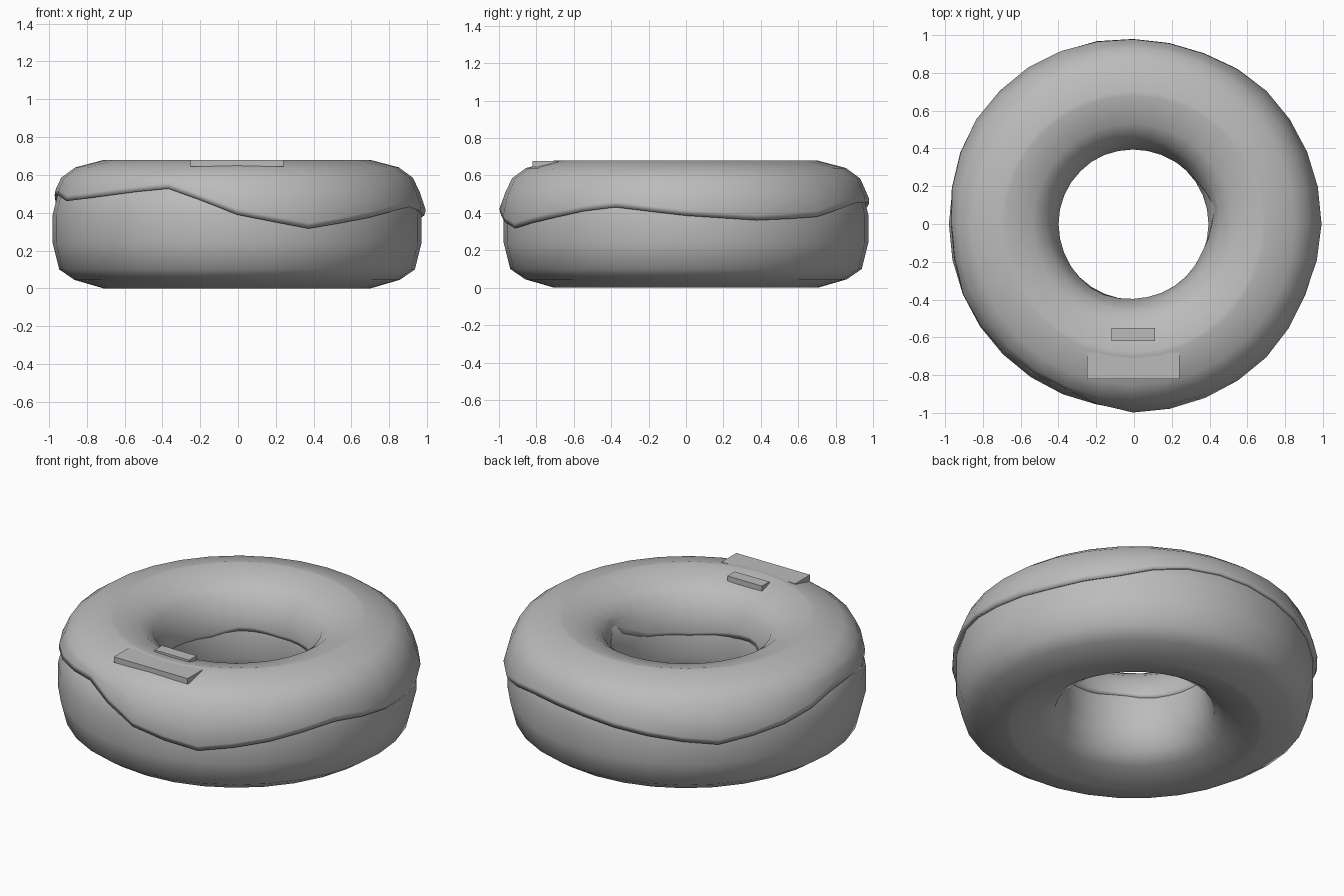
import bpy, bmesh, math

if "Cube" in bpy.data.objects:
    bpy.data.objects.remove(bpy.data.objects["Cube"])

SEGMENTS = 32
RING = 0.69

grey = bpy.data.materials.new("plain grey")
grey.use_nodes = True
grey.diffuse_color = (0.5, 0.5, 0.5, 1)
grey.node_tree.nodes["Principled BSDF"].inputs["Base Color"].default_value = (0.5, 0.5, 0.5, 1)


def lerp(table, t):
    """Straight-line interpolation through sorted (t, value) pairs."""
    for (a, va), (b, vb) in zip(table, table[1:]):
        if t <= b:
            return va + (vb - va) * (t - a) / (b - a)
    return table[-1][1]


def wave(table, angle):
    """Interpolate a table of (degrees, value) around a full circle."""
    return lerp(table + [(table[0][0] + 360, table[0][1])], angle)


def sweep(name, section):
    """Sweep a closed section, given for each angle, round the z axis."""
    bm = bmesh.new()
    rings = []
    for i in range(SEGMENTS):
        deg = 360 * i / SEGMENTS
        a = math.radians(deg)
        rings.append([bm.verts.new((r * math.cos(a) - 0.005, r * math.sin(a), z))
                      for r, z in section(deg)])
    n = len(rings[0])
    for i in range(SEGMENTS):
        p, q = rings[i], rings[(i + 1) % SEGMENTS]
        for j in range(n):
            k = (j + 1) % n
            bm.faces.new((p[j], q[j], q[k], p[k]))
    bmesh.ops.recalc_face_normals(bm, faces=bm.faces)
    finish(name, bm, True)


def finish(name, bm, smooth):
    mesh = bpy.data.meshes.new(name)
    for f in bm.faces:
        f.smooth = smooth
    bm.to_mesh(mesh)
    bm.free()
    mesh.materials.append(grey)
    obj = bpy.data.objects.new(name, mesh)
    bpy.context.collection.objects.link(obj)


# Dough: rounded, slightly boxy ring
HALF = [(0.015, 0), (0.17, 0.045), (0.25, 0.1), (0.285, 0.24)]
OUTER = HALF + [(o, 0.63 - z) for o, z in reversed(HALF)]


def dough_section(deg):
    return [(RING + o, z) for o, z in OUTER] + [(RING - o * 1.02, z) for o, z in reversed(OUTER)]


sweep("dough", dough_section)

# Icing: shell over the dough with a wavy lip outside and inside the hole
OUTER_EDGE = [(0, .385), (22, .36), (44, .375), (64, .45), (84, .46), (107, .42),
              (135, .36), (165, .44), (185, .51), (203, .46), (219, .48), (247, .53),
              (258, .47), (270, .39), (292, .315), (317, .38), (335, .435)]
INNER_EDGE = [(0, .46), (12, .52), (34, .43), (56, .40), (90, .38), (121, .40),
              (146, .36), (172, .37), (225, .41), (241, .43), (300, .36), (335, .38)]
WIDTH = [(0.28, 0.306), (0.42, 0.308), (0.5, 0.28), (0.585, 0.24), (0.64, 0.165), (0.68, 0.012)]


def icing_side(edge, scale):
    levels = [0.68, 0.64, 0.585, (0.625 + edge) / 2, edge + 0.03]
    side = [(lerp(WIDTH, z) * scale, z) for z in levels]
    rim = lerp(WIDTH, edge) * scale
    return side + [(rim - 0.008, edge), (rim - 0.04, edge + 0.012)]


def icing_section(deg):
    outside = icing_side(wave(OUTER_EDGE, deg), 1)
    inside = icing_side(wave(INNER_EDGE, deg), 0.96)
    return ([(RING - o, z) for o, z in reversed(inside)]
            + [(RING + o, z) for o, z in outside]
            + [(RING, 0.6)])


sweep("icing", icing_section)


# Low blocks half sunk into the top of the icing
def block(name, x0, x1, y0, y1, z0, z1):
    bm = bmesh.new()
    bmesh.ops.create_cube(bm, size=1)
    for v in bm.verts:
        v.co = (x1 if v.co.x > 0 else x0, y1 if v.co.y > 0 else y0, z1 if v.co.z > 0 else z0)
    finish(name, bm, False)


block("wide_top_block", -0.25, 0.24, -0.82, -0.68, 0.645, 0.678)
block("small_top_block", -0.12, 0.11, -0.62, -0.55, 0.645, 0.678)
